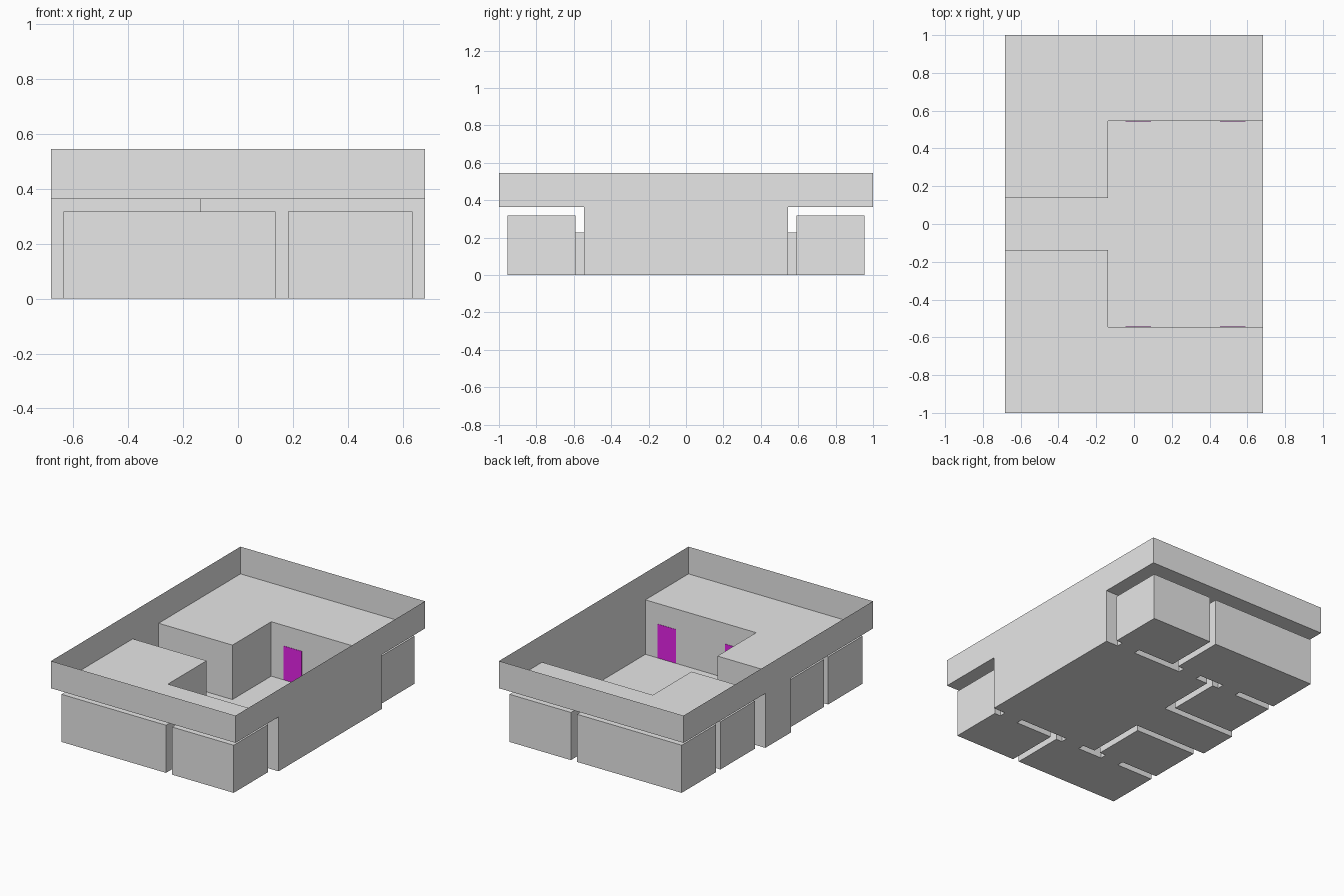
import bpy
import bmesh

U = 1 / 22  # layout grid step

cube = bpy.data.objects.get("Cube")
if cube:
    bpy.data.objects.remove(cube, do_unlink=True)


def make_material(name, color):
    mat = bpy.data.materials.new(name)
    mat.use_nodes = True
    mat.diffuse_color = color
    mat.node_tree.nodes["Principled BSDF"].inputs["Base Color"].default_value = color
    return mat


grey = make_material("plain_grey", (0.8, 0.8, 0.8, 1))
magenta = make_material("door_magenta", (0.9, 0.02, 0.92, 1))


def finish(bm, name, mat):
    mesh = bpy.data.meshes.new(name)
    bm.to_mesh(mesh)
    bm.free()
    mesh.materials.append(mat)
    obj = bpy.data.objects.new(name, mesh)
    bpy.context.collection.objects.link(obj)
    return obj


def box(name, x, y, z, mat):
    """Closed box from (low, high) ranges in grid steps."""
    bm = bmesh.new()
    bmesh.ops.create_cube(bm, size=1)
    for v in bm.verts:
        v.co = [r[0 if c < 0 else 1] * U for c, r in zip(v.co, (x, y, z))]
    bmesh.ops.recalc_face_normals(bm, faces=bm.faces)
    return finish(bm, name, mat)


def add_polygon(bm, points, z):
    return bm.faces.new([bm.verts.new((x * U, y * U, z * U)) for x, y in points])


def add_walls(bm, points, low, high):
    for (ax, ay), (bx, by) in zip(points, points[1:] + points[:1]):
        corners = ((ax, ay, low), (bx, by, low), (bx, by, high), (ax, ay, high))
        bm.faces.new([bm.verts.new((x * U, y * U, z * U)) for x, y, z in corners])


# Sunken T-shaped hall: floor and thin walls
hall = [(15, -12), (15, 12), (-3, 12), (-3, 3),
        (-15, 3), (-15, -3), (-3, -3), (-3, -12)]
bm = bmesh.new()
add_polygon(bm, hall, 0).normal_flip()
add_walls(bm, hall, 0, 8)
finish(bm, "hall_floor_and_walls", grey)

# Ledges around the hall
ledge = [(15, 12), (15, 22), (-15, 22), (-15, 3), (-3, 3), (-3, 12)]
for side, name in ((1, "back_ledge"), (-1, "front_ledge")):
    bm = bmesh.new()
    face = add_polygon(bm, [(x, y * side) for x, y in ledge], 8)
    face.normal_update()
    if face.normal.z < 0:
        face.normal_flip()
    finish(bm, name, grey)

# Thin outer wall, open at the top
bm = bmesh.new()
add_walls(bm, [(15, -22), (15, 22), (-15, 22), (-15, -22)], 8, 12)
finish(bm, "outer_wall", grey)

# Rooms, passages and doors, repeated on both sides
rooms = {"long_room": ((-14, 3), (13, 21)),
         "short_room": ((4, 14), (13, 21)),
         "inner_room": ((-14, -4), (4, 12))}
passages = {"long_room_passage": (-1, 2),
            "short_room_passage": (10, 13),
            "inner_room_passage": (-8, -5)}
for side, label in ((1, "back_"), (-1, "front_")):
    def span(low, high):
        return tuple(sorted((low * side, high * side)))

    for name, (x, y) in rooms.items():
        box(label + name, x, span(*y), (0, 7), grey)
    for name, x in passages.items():
        box(label + name, x, span(12, 13), (0, 5), grey)
        if name != "inner_room_passage":
            box(label + name.replace("passage", "door"), x,
                span(11.94, 11.99), (0.02, 5), magenta)
